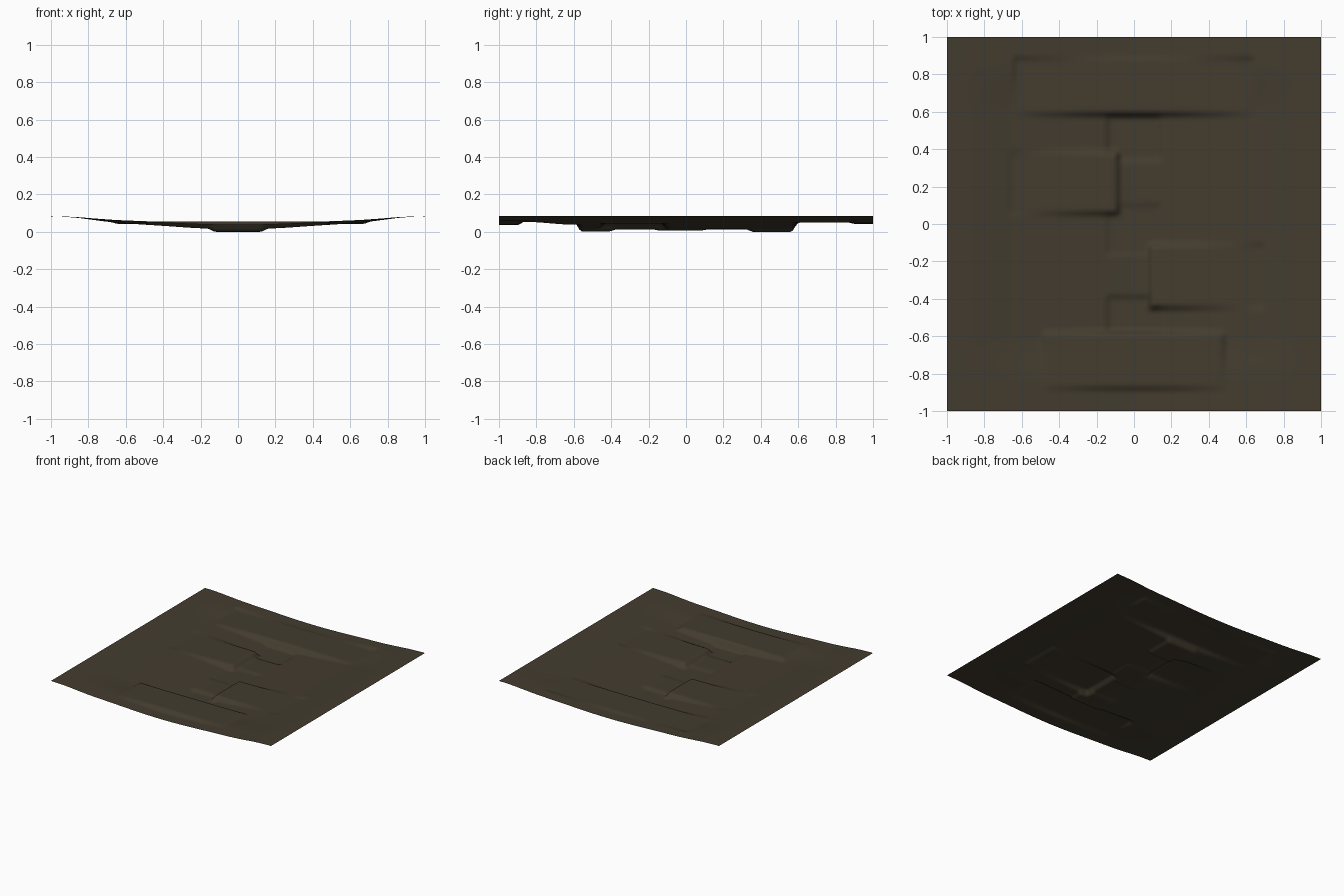
import bpy
import bmesh

cube = bpy.data.objects.get("Cube")
if cube:
    bpy.data.objects.remove(cube, do_unlink=True)

CELLS = 140
RIM = 0.084
RAMP = 0.022   # half width of the soft step around each terrace
# Cross-section of the valley: distance from the centre line, share of the rise
PROFILE = [(0, 0), (0.12, 0.03), (0.25, 0.12), (0.38, 0.25), (0.5, 0.36),
           (0.65, 0.5), (0.75, 0.67), (0.87, 0.9), (1, 1)]
# Flat areas: x range, y range, height
BASINS = [(-0.14, 0.14, 0.34, 0.58, 0.0),
          (-0.14, 0.14, -0.16, 0.10, 0.007),
          (-0.14, 0.14, -0.60, -0.39, 0.002)]
TERRACES = [(-0.64, 0.64, 0.585, 0.885, 0.05),
            (-0.48, 0.48, -0.88, -0.58, 0.056),
            (-0.66, -0.085, 0.055, 0.385, 0.043),
            (0.085, 0.69, -0.45, -0.11, 0.043)]


def smooth(t):
    t = min(max(t, 0), 1)
    return t * t * (3 - 2 * t)


def rise(d):
    for (a, fa), (b, fb) in zip(PROFILE, PROFILE[1:]):
        if d <= b:
            return fa + (fb - fa) * (d - a) / (b - a)
    return 1


def soft_rise(d):
    # Average neighbouring samples to round the cross-section
    return sum(rise(min(abs(d + k * 0.03), 1)) for k in (-1, 0, 1)) / 3


def inside(v, low, high):
    return (smooth((v - low + RAMP) / (2 * RAMP))
            * smooth((high + RAMP - v) / (2 * RAMP)))


def height(x, y):
    # Valley floor climbs toward both ends
    end = 0.042 if y > 0 else 0.036
    floor = 0.013 + (end - 0.013) * smooth((abs(y) - 0.6) / 0.26)
    z = floor + (RIM - floor) * soft_rise(abs(x))
    for x0, x1, y0, y1, level in BASINS + TERRACES:
        w = inside(x, x0, x1) * inside(y, y0, y1)
        z += (level - z) * w
    return z


# Earth material
earth = bpy.data.materials.new("dark_earth")
earth.use_nodes = True
colour = (0.056, 0.045, 0.028, 1)
earth.diffuse_color = colour
shader = earth.node_tree.nodes["Principled BSDF"]
shader.inputs["Base Color"].default_value = colour
shader.inputs["Roughness"].default_value = 0.9

# Ground sheet shaped by the height rule
bm = bmesh.new()
bmesh.ops.create_grid(bm, x_segments=CELLS, y_segments=CELLS, size=1)
for v in bm.verts:
    v.co.z = height(v.co.x, v.co.y)
lowest = min(v.co.z for v in bm.verts)
for v in bm.verts:
    v.co.z -= lowest
for f in bm.faces:
    f.smooth = True
mesh = bpy.data.meshes.new("terraced_ground")
bm.to_mesh(mesh)
bm.free()
mesh.materials.append(earth)
ground = bpy.data.objects.new("terraced_ground", mesh)
bpy.context.collection.objects.link(ground)
